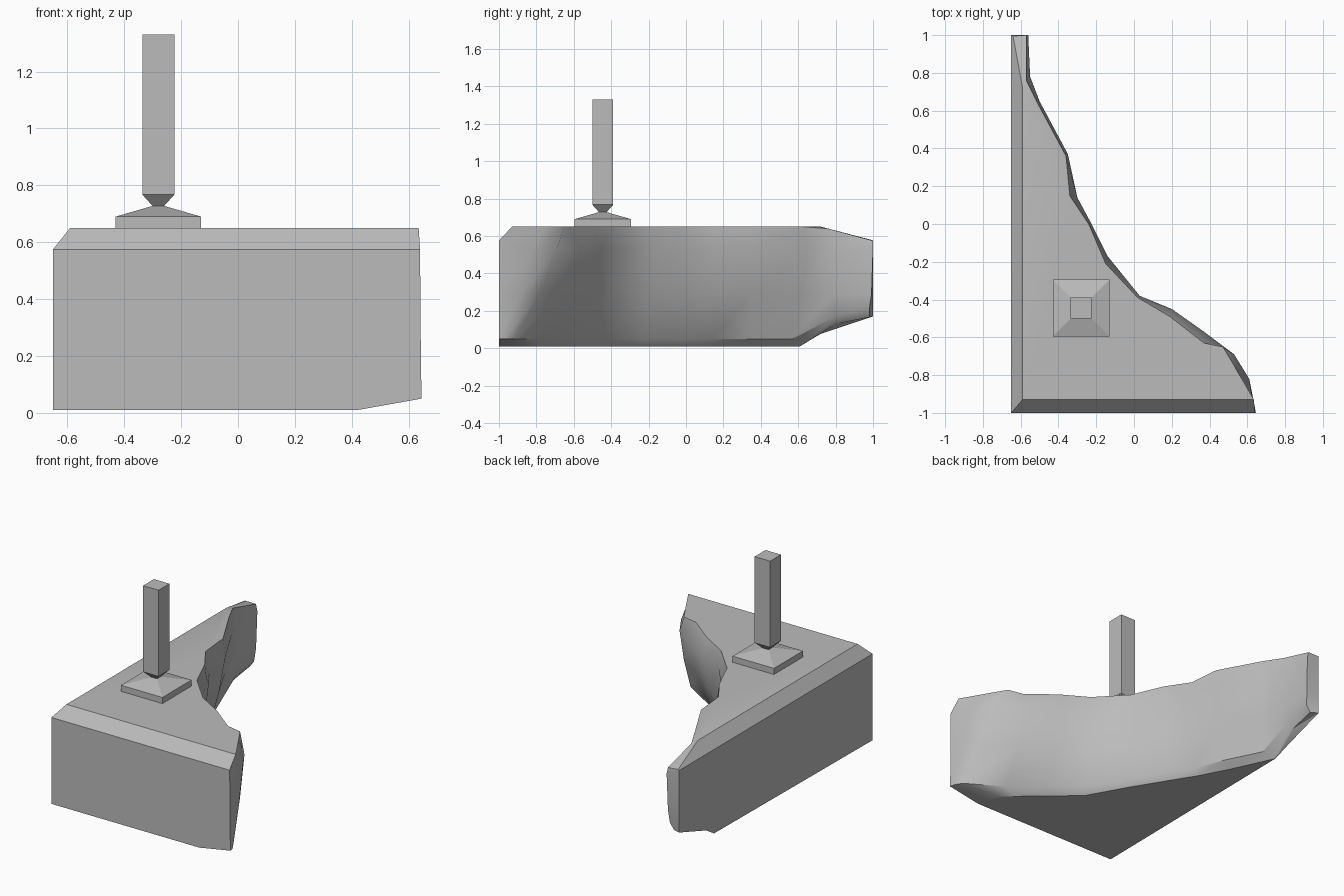
import bpy, bmesh, math

if "Cube" in bpy.data.objects:
    bpy.data.objects.remove(bpy.data.objects["Cube"])

stone = bpy.data.materials.new("grey stone")
stone.diffuse_color = (0.5, 0.5, 0.5, 1)
stone.use_nodes = True
stone.node_tree.nodes["Principled BSDF"].inputs["Base Color"].default_value = stone.diffuse_color


def make_object(name, rings, smooth=None):
    """Skin a stack of equal-length rings and cap both ends."""
    bm = bmesh.new()
    rows = [[bm.verts.new(p) for p in ring] for ring in rings]
    n = len(rows[0])
    for lo, hi in zip(rows, rows[1:]):
        for i in range(n):
            j = (i + 1) % n
            bm.faces.new((lo[i], lo[j], hi[j], hi[i]))
    caps = [bm.faces.new(rows[0][::-1]), bm.faces.new(rows[-1])]
    bmesh.ops.triangulate(bm, faces=caps)
    bmesh.ops.recalc_face_normals(bm, faces=bm.faces)
    mesh = bpy.data.meshes.new(name)
    bm.to_mesh(mesh)
    bm.free()
    mesh.materials.append(stone)
    obj = bpy.data.objects.new(name, mesh)
    bpy.context.collection.objects.link(obj)
    if smooth:
        bpy.ops.object.select_all(action='DESELECT')
        obj.select_set(True)
        bpy.context.view_layer.objects.active = obj
        bpy.ops.object.shade_smooth_by_angle(angle=math.radians(smooth))
    return obj


def square(cx, cy, half, z):
    return [(cx + sx * half, cy + sy * half, z)
            for sx, sy in ((-1, -1), (1, -1), (1, 1), (-1, 1))]


# Broken side of the block: plan curves from the front tip to the back tip
top = [(.635, -.93), (.53, -.75), (.47, -.65), (.37, -.63), (.19, -.49),
       (.02, -.39), (-.15, -.21), (-.24, 0), (-.34, .15), (-.36, .36),
       (-.5, .62), (-.57, .76), (-.57, 1)]
rim = [(.64, -1), (.61, -.82), (.53, -.69), (.37, -.57), (.2, -.45),
       (.03, -.38), (-.14, -.17), (-.23, .01), (-.3, .14), (-.35, .37),
       (-.5, .65), (-.55, .78), (-.56, 1)]
low = [(.645, -1), (.64, -.97), (.61, -.92), (.38, -.78), (.16, -.6),
       (0, -.46), (-.15, -.22), (-.27, 0), (-.37, .14), (-.44, .33),
       (-.56, .57), (-.58, .8), (-.57, .98)]
base = [(.42, -1), (.41, -.95), (.38, -.85), (.3, -.78), (.13, -.63),
        (-.02, -.5), (-.16, -.25), (-.3, -.02), (-.4, .14), (-.5, .33),
        (-.63, .61), (-.61, .8), (-.6, .98)]
mid = [(a[0] * .6 + b[0] * .4, a[1] * .6 + b[1] * .4) for a, b in zip(rim, low)]


def rise(y):
    """Underside lifts towards the back tip."""
    return max(0, min(.12, (y - .62) * .67)) + max(0, y - .8) * .2


def drop(y):
    """Top slopes down towards the back tip."""
    return max(0, y - .72) * .27


def wall(curve, z_of):
    return [(x, y, z_of(y)) for x, y in curve]


def ring(curve, z_of, z_side, tip_z):
    """Broken curve followed by the straight left and front corners."""
    pts = wall(curve, z_of)
    pts[0] = (*curve[0], tip_z)
    return pts + [(-.65, 1, z_side(1)), (-.65, .72, z_side(.72)), (-.65, -1, z_side(-1))]


z_base = lambda y: .01 + rise(y)
z_low = lambda y: .05 + rise(y)
block = [
    ring(base, z_base, z_base, .01),
    ring(low, z_low, z_low, .05),
    ring(mid, lambda y: .29, lambda y: .29, .29),
    ring(rim, lambda y: .53, lambda y: .575, .575),
    # Top is set in on the front and left to form the bevel
    wall(top, lambda y: .65 - drop(y))
    + [(-.64, .995, .578), (-.59, .72, .65), (-.59, -.93, .65)],
]
make_object("broken_corner_block", block, 32)

# Square plinth with a low pyramid top
cx, cy = -.28, -.445
make_object("plinth", [square(cx, cy, h, z) for h, z in
                       ((.15, .645), (.15, .69), (.012, .73))])

# Square post on a tapered foot
make_object("post", [square(cx, cy, h, z) for h, z in
                     ((.018, .725), (.056, .767), (.056, 1.33))])
